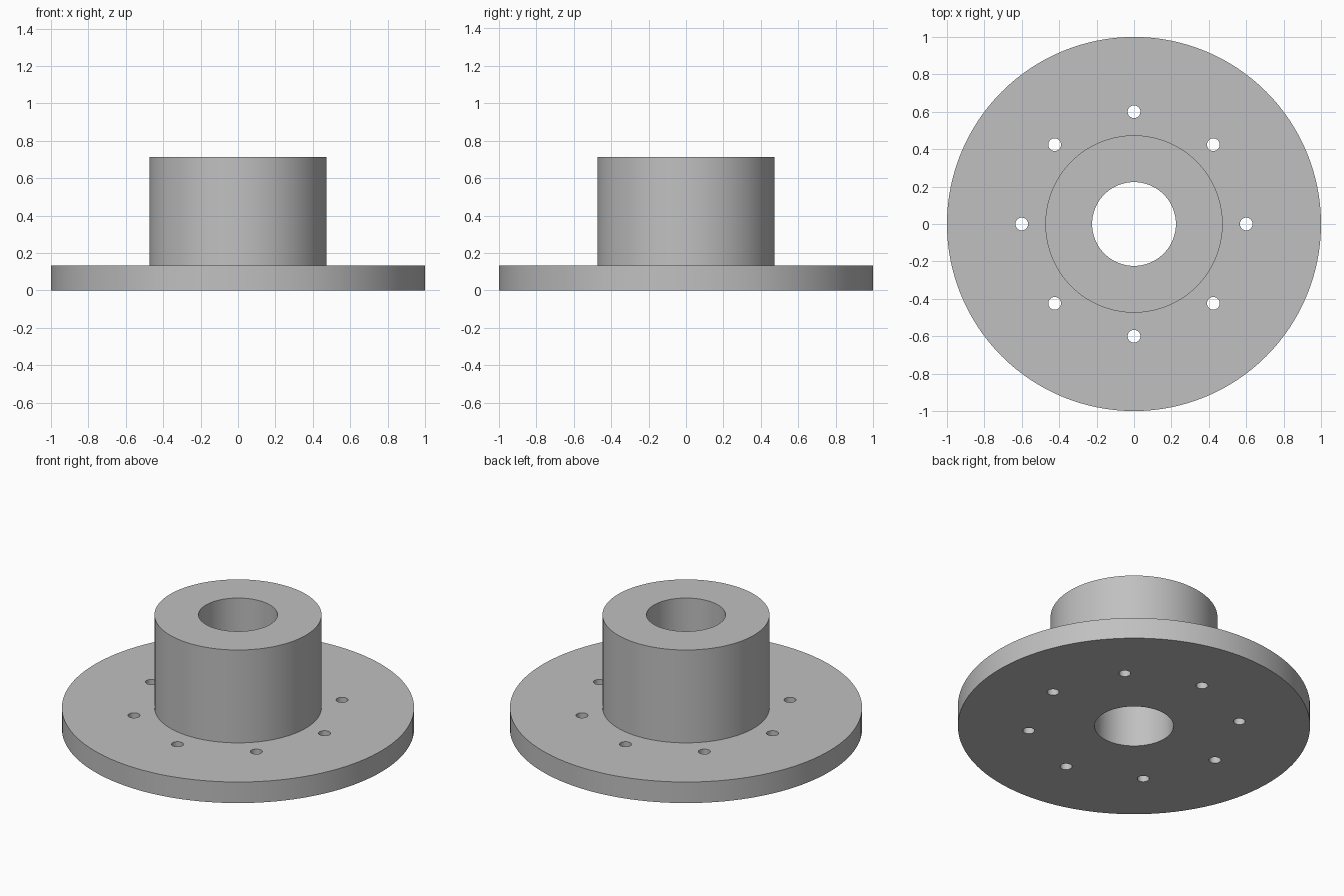
import bpy
import bmesh
import math
from mathutils import Matrix, Vector

cube = bpy.data.objects.get("Cube")
if cube:
    bpy.data.objects.remove(cube, do_unlink=True)

FLANGE_R, HUB_R, BORE_R = 1.0, 0.474, 0.224
FLANGE_H, TOTAL_H = 0.132, 0.714
BOLT_CIRCLE_R, BOLT_R, BOLT_COUNT = 0.6, 0.034, 8

steel = bpy.data.materials.new("plain_grey")
steel.use_nodes = True
grey = (0.53, 0.53, 0.53, 1)
steel.diffuse_color = grey
steel.node_tree.nodes["Principled BSDF"].inputs["Base Color"].default_value = grey


def finish(name, bm):
    mesh = bpy.data.meshes.new(name)
    bmesh.ops.recalc_face_normals(bm, faces=bm.faces)
    bm.to_mesh(mesh)
    bm.free()
    mesh.materials.append(steel)
    obj = bpy.data.objects.new(name, mesh)
    bpy.context.collection.objects.link(obj)
    return obj


# Flange, hub and bore turned from one closed profile
profile = [(BORE_R, 0), (FLANGE_R, 0), (FLANGE_R, FLANGE_H),
           (HUB_R, FLANGE_H), (HUB_R, TOTAL_H), (BORE_R, TOTAL_H)]
bm = bmesh.new()
verts = [bm.verts.new((r, 0, z)) for r, z in profile]
edges = [bm.edges.new((a, b)) for a, b in zip(verts, verts[1:] + verts[:1])]
bmesh.ops.spin(bm, geom=verts + edges, cent=(0, 0, 0), axis=(0, 0, 1),
               angle=math.tau, steps=128, use_merge=True)
bmesh.ops.remove_doubles(bm, verts=bm.verts, dist=0.0001)
hub = finish("flanged_hub", bm)

# Ring of bolt hole cutters
bm = bmesh.new()
for i in range(BOLT_COUNT):
    turn = Matrix.Rotation(math.tau * i / BOLT_COUNT, 4, 'Z')
    spot = turn @ Vector((BOLT_CIRCLE_R, 0, FLANGE_H / 2))
    bmesh.ops.create_cone(bm, cap_ends=True, segments=32, radius1=BOLT_R,
                          radius2=BOLT_R, depth=FLANGE_H * 2,
                          matrix=Matrix.Translation(spot))
cutter = finish("bolt_hole_cutter", bm)
cutter.hide_render = True

# Drill the flange, then discard the cutters
drill = hub.modifiers.new("bolt_holes", 'BOOLEAN')
drill.operation = 'DIFFERENCE'
drill.solver = 'EXACT'
drill.object = cutter
bpy.ops.object.select_all(action='DESELECT')
hub.select_set(True)
bpy.context.view_layer.objects.active = hub
bpy.ops.object.modifier_apply(modifier=drill.name)
bpy.data.objects.remove(cutter, do_unlink=True)

# Smooth round walls with crisp rims
bpy.ops.object.shade_smooth_by_angle(angle=math.radians(30))
